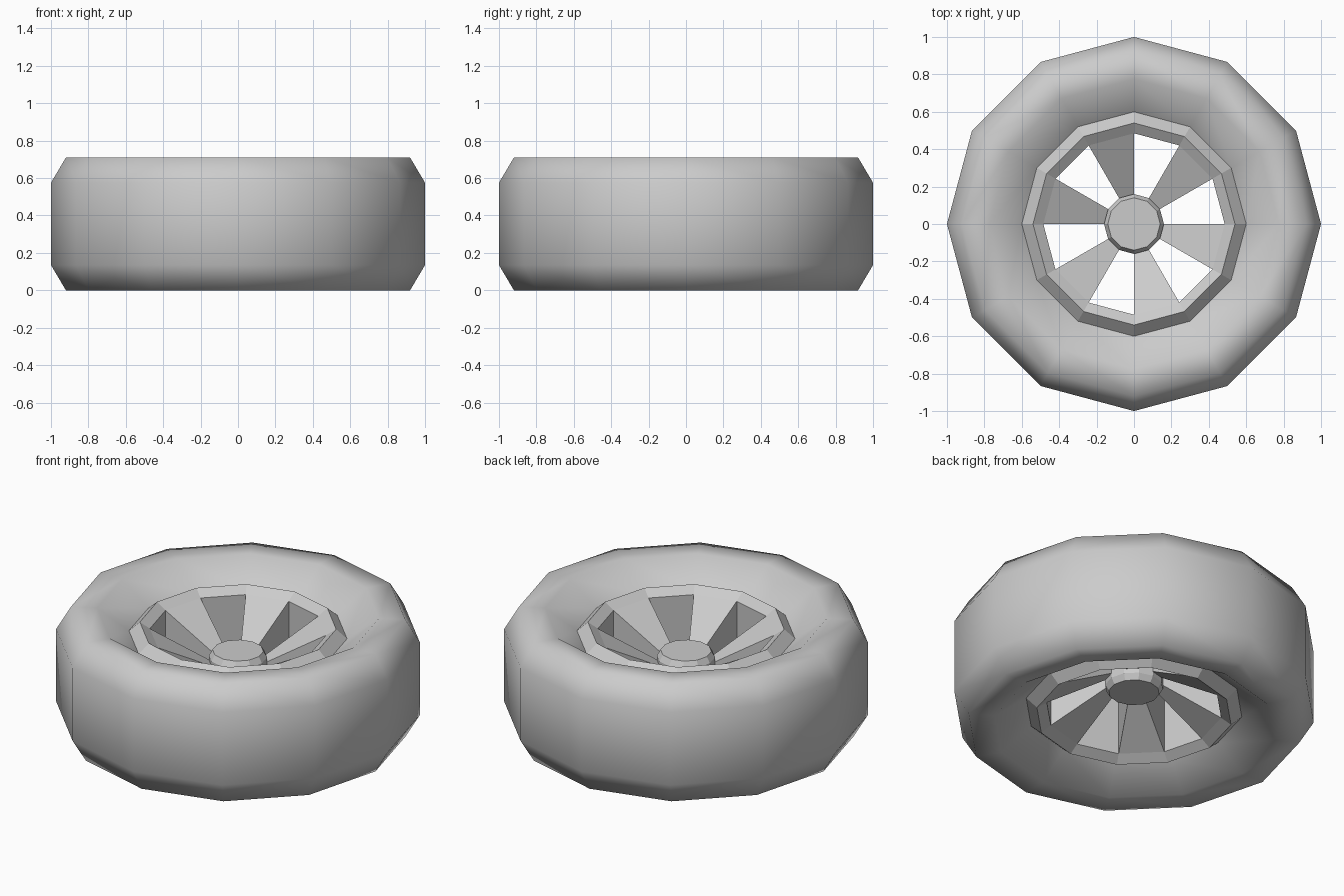
import bpy, bmesh
from math import sin, cos, pi

if "Cube" in bpy.data.objects:
    bpy.data.objects.remove(bpy.data.objects["Cube"])

SIDES = 12
MID = 0.355  # half the wheel's thickness


def make_object(name, bm):
    bmesh.ops.remove_doubles(bm, verts=bm.verts, dist=1e-5)
    bmesh.ops.recalc_face_normals(bm, faces=bm.faces)
    me = bpy.data.meshes.new(name)
    bm.to_mesh(me)
    bm.free()
    ob = bpy.data.objects.new(name, me)
    bpy.context.collection.objects.link(ob)
    return ob


def point(r, z, i):
    a = 2 * pi * i / SIDES
    return (r * cos(a), r * sin(a), z)


def both_sides(half):
    """Mirror an upper half profile about the middle plane."""
    return half + [(r, 2 * MID - z) for r, z in reversed(half)]


def lathe(name, profile, caps=False):
    bm = bmesh.new()
    rings = [[bm.verts.new(point(r, z, i)) for i in range(SIDES)] for r, z in profile]
    for a, b in zip(rings, rings[1:]):
        for i in range(SIDES):
            j = (i + 1) % SIDES
            bm.faces.new((a[i], a[j], b[j], b[i]))
    if caps:
        bm.faces.new(rings[0])
        bm.faces.new(rings[-1])
    return make_object(name, bm)


# Tyre: smooth rounded band with a sunken sidewall on each side
tyre = lathe("tyre", both_sides([(0.6, 0.58), (0.775, 0.71), (0.92, 0.71), (1.0, 0.575)]))
for p in tyre.data.polygons:
    p.use_smooth = True

# Rim: raised bead and straight inner wall
lathe("rim", [(0.6, 0.58)] + both_sides([(0.54, 0.635), (0.485, 0.597)]) + [(0.6, 2 * MID - 0.58)])
bm = None

# Hub: bevelled cap on both ends
lathe("hub", both_sides([(0.14, 0.485), (0.16, 0.45)]), caps=True)

# Spokes: six wedges on every second segment, thinning toward the hub
bm = bmesh.new()
for i in range(1, SIDES, 2):
    quads = []
    for k in (i, i + 1):
        quads.append([bm.verts.new(point(r, z, k)) for r, z in
                      both_sides([(0.485, 0.597), (0.155, 0.42)])])
    a, b = quads
    bm.faces.new(a)
    bm.faces.new(b)
    bm.faces.new((a[0], a[1], b[1], b[0]))
    bm.faces.new((a[2], a[3], b[3], b[2]))
make_object("spokes", bm)
